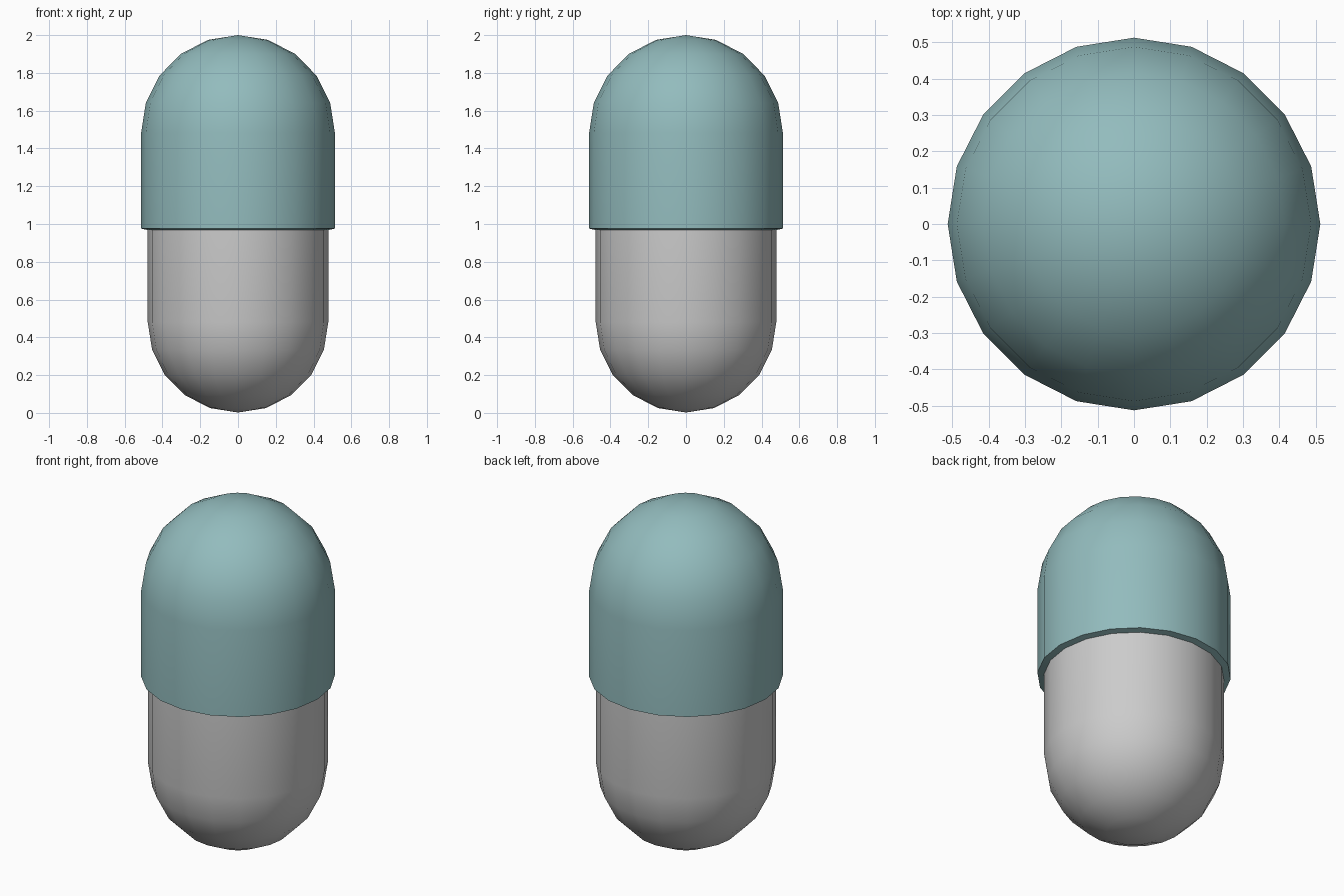
import bpy, bmesh, math

if "Cube" in bpy.data.objects:
    bpy.data.objects.remove(bpy.data.objects["Cube"])

SIDES = 20   # segments around the capsule
STEPS = 5    # rings in each dome


def dome_profile(radius, centre_z, height):
    """Quarter arc from the rim of the dome to its pole (negative height = downwards)."""
    pts = []
    for i in range(STEPS + 1):
        a = math.radians(90) * i / STEPS
        pts.append((radius * math.cos(a), centre_z + height * math.sin(a)))
    return pts


def lathe(name, profile, colour=None):
    """Revolve a radius/height profile that ends at a pole on the z axis."""
    bm = bmesh.new()
    rings = []
    for r, z in profile[:-1]:
        rings.append([bm.verts.new((r * math.cos(2 * math.pi * k / SIDES),
                                    r * math.sin(2 * math.pi * k / SIDES), z))
                      for k in range(SIDES)])
    pole = bm.verts.new((0, 0, profile[-1][1]))
    up = profile[-1][1] > profile[0][1]
    for k in range(SIDES):
        n = (k + 1) % SIDES
        faces = [(lo[k], lo[n], hi[n], hi[k]) for lo, hi in zip(rings, rings[1:])]
        faces.append((rings[-1][k], rings[-1][n], pole))
        for f in faces:
            bm.faces.new(f if up else f[::-1])
    mesh = bpy.data.meshes.new(name)
    bm.to_mesh(mesh)
    bm.free()
    obj = bpy.data.objects.new(name, mesh)
    bpy.context.collection.objects.link(obj)
    if colour:
        mat = bpy.data.materials.new(name + "_colour")
        mat.diffuse_color = colour
        mat.use_nodes = True
        mat.node_tree.nodes["Principled BSDF"].inputs["Base Color"].default_value = mat.diffuse_color
        mesh.materials.append(mat)
    bpy.ops.object.select_all(action='DESELECT')
    obj.select_set(True)
    bpy.context.view_layer.objects.active = obj
    bpy.ops.object.shade_smooth_by_angle(angle=math.radians(30))
    return obj


# Wider coloured cap: slanted rim, straight wall, dome
lathe("capsule_cap",
      [(0.478, 0.968), (0.513, 0.976)] + dome_profile(0.513, 1.482, 0.518),
      (0.29, 0.50, 0.51, 1))

# Narrower grey body: straight wall meeting the rim, dome below
lathe("capsule_body",
      [(0.478, 0.968)] + dome_profile(0.478, 0.481, -0.479))
